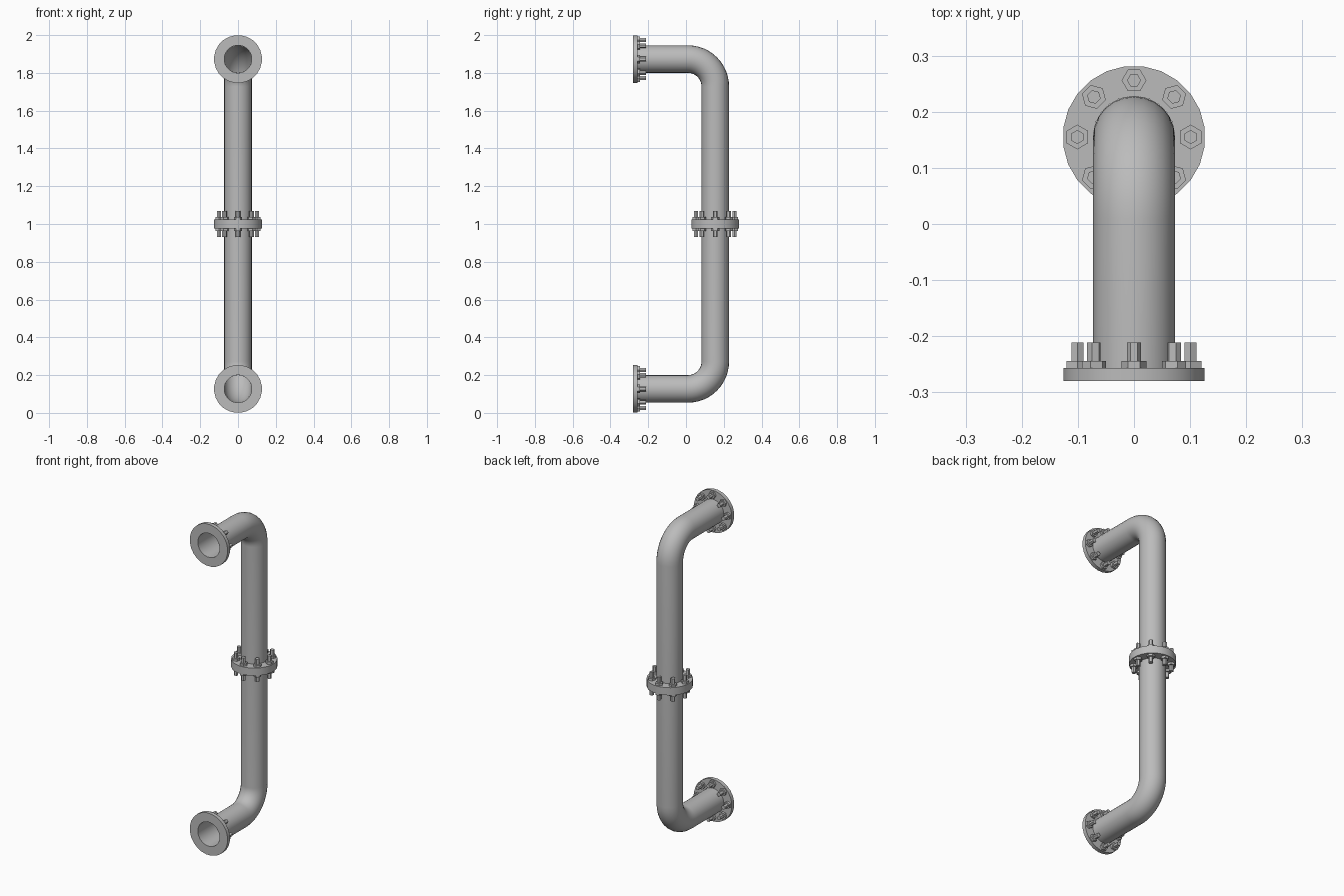
import bpy, bmesh
from math import sin, cos, pi, radians
from mathutils import Matrix, Vector

cube = bpy.data.objects.get("Cube")
if cube:
    bpy.data.objects.remove(cube)

AXIS_Y, FRONT_Y = 0.155, -0.28      # riser axis and front flange face
MID_Z, ARM = 1.0, 0.873             # joint height and arm offset from it
PIPE_R, BEND_R = 0.073, 0.145
FLANGE_R, BOLT_R, THICK = 0.127, 0.101, 0.023
SIDES = 24

steel = bpy.data.materials.new("grey steel")
steel.use_nodes = True
steel.diffuse_color = (0.5, 0.5, 0.5, 1)
steel.node_tree.nodes["Principled BSDF"].inputs["Base Color"].default_value = (0.5, 0.5, 0.5, 1)


def finish(bm, name, matrix=Matrix()):
    bmesh.ops.recalc_face_normals(bm, faces=bm.faces)
    mesh = bpy.data.meshes.new(name)
    bm.to_mesh(mesh)
    bm.free()
    obj = bpy.data.objects.new(name, mesh)
    obj.matrix_world = matrix
    mesh.materials.append(steel)
    bpy.context.collection.objects.link(obj)
    bpy.ops.object.select_all(action='DESELECT')
    obj.select_set(True)
    bpy.context.view_layer.objects.active = obj
    bpy.ops.object.shade_smooth_by_angle(angle=radians(30))
    return obj


def bridge(bm, a, b):
    for i in range(len(a)):
        j = (i + 1) % len(a)
        bm.faces.new((a[i], a[j], b[j], b[i]))


def pipe(name, side):
    """Open pipe from the front flange, round the elbow, to the middle joint."""
    path = [(FRONT_Y, ARM, 0)]
    for k in range(13):
        t = k / 12 * pi / 2
        path.append((AXIS_Y - BEND_R + BEND_R * sin(t),
                     ARM - BEND_R + BEND_R * cos(t), t))
    path.append((AXIS_Y, 0, pi / 2))
    bm = bmesh.new()
    rings = []
    for y, z, t in path:
        ring = []
        for i in range(SIDES):
            a = 2 * pi * i / SIDES
            n = PIPE_R * sin(a)
            ring.append(bm.verts.new((PIPE_R * cos(a), y + n * sin(t),
                                      MID_Z + side * (z + n * cos(t)))))
        rings.append(ring)
    for a, b in zip(rings, rings[1:]):
        bridge(bm, a, b)
    finish(bm, name)


def flange(name, matrix):
    """Ring plate with its mating face at local z = 0."""
    bm = bmesh.new()
    rings = []
    for r, z in ((PIPE_R, 0), (FLANGE_R, 0), (FLANGE_R, THICK), (PIPE_R, THICK)):
        rings.append([bm.verts.new((r * cos(2 * pi * (i + .5) / SIDES),
                                    r * sin(2 * pi * (i + .5) / SIDES), z))
                      for i in range(SIDES)])
    for k in range(4):
        bridge(bm, rings[k], rings[(k + 1) % 4])
    finish(bm, name, matrix)


def bolts(name, matrix):
    """Eight hex nuts with protruding studs."""
    bm = bmesh.new()
    for i in range(8):
        turn = Matrix.Rotation(i * pi / 4, 4, 'Z')
        for radius, top in ((0.022, THICK + 0.013), (0.0125, THICK + 0.046)):
            low = THICK - 0.003
            place = turn @ Matrix.Translation((BOLT_R, 0, (low + top) / 2))
            bmesh.ops.create_cone(bm, cap_ends=True, segments=6, radius1=radius,
                                  radius2=radius, depth=top - low, matrix=place)
    finish(bm, name, matrix)


for label, side in (("upper", 1), ("lower", -1)):
    pipe(label + "_pipe", side)
    # Outer flange faces forward, joint flange meets its twin
    outer = Matrix.Translation((0, FRONT_Y, MID_Z + side * ARM)) @ Matrix.Rotation(-pi / 2, 4, 'X')
    joint = Matrix.Translation((0, AXIS_Y, MID_Z)) @ Matrix.Rotation(0 if side > 0 else pi, 4, 'X')
    for part, matrix in (("end", outer), ("joint", joint)):
        flange(f"{label}_{part}_flange", matrix)
        bolts(f"{label}_{part}_bolts", matrix)
